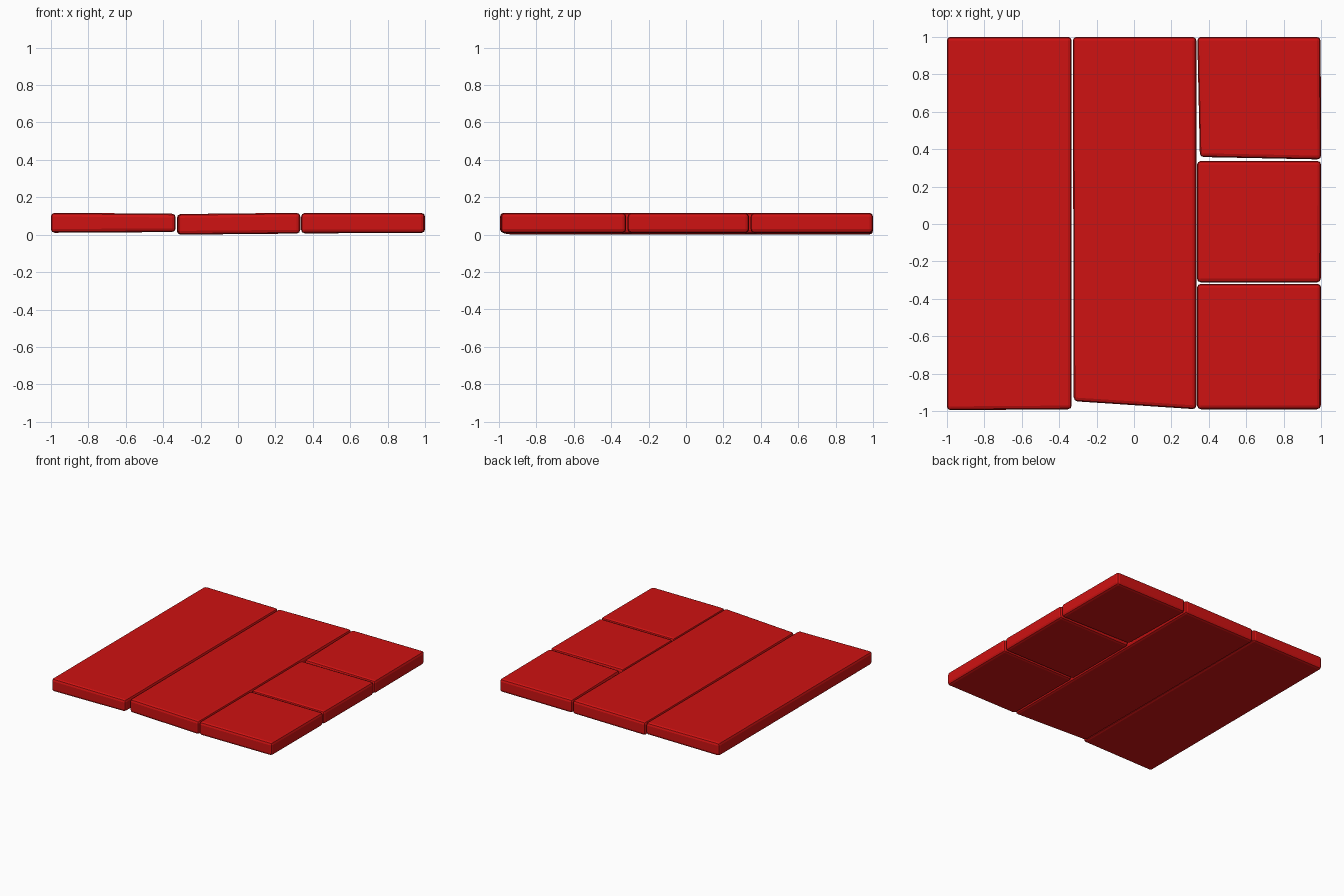
import bpy, bmesh

if "Cube" in bpy.data.objects:
    bpy.data.objects.remove(bpy.data.objects["Cube"])

red = bpy.data.materials.new("red_paint")
red.diffuse_color = (0.62, 0.006, 0.006, 1)
red.use_nodes = True
red.node_tree.nodes["Principled BSDF"].inputs["Base Color"].default_value = red.diffuse_color


def slab(name, outline, z_left, z_right):
    """Bevelled slab; outline runs back-left, front-left, front-right, back-right."""
    spans = (z_left, z_left, z_right, z_right)
    bm = bmesh.new()
    low = [bm.verts.new((x, y, z[0])) for (x, y), z in zip(outline, spans)]
    top = [bm.verts.new((x, y, z[1])) for (x, y), z in zip(outline, spans)]
    bm.faces.new(top)
    bm.faces.new(low[::-1])
    for i in range(4):
        j = (i + 1) % 4
        bm.faces.new((low[i], low[j], top[j], top[i]))
    bmesh.ops.recalc_face_normals(bm, faces=bm.faces)
    mesh = bpy.data.meshes.new(name)
    bm.to_mesh(mesh)
    bm.free()
    mesh.materials.append(red)
    obj = bpy.data.objects.new(name, mesh)
    bpy.context.collection.objects.link(obj)
    # softened edges
    bevel = obj.modifiers.new("soft_edges", "BEVEL")
    bevel.width = 0.02
    bevel.segments = 2
    bevel.limit_method = 'ANGLE'
    return obj


# two long planks
slab("left_plank", [(-1, 1), (-1, -0.995), (-0.333, -0.99), (-0.333, 1)],
     (0.010, 0.117), (0.014, 0.112))
slab("middle_plank", [(-0.327, 1), (-0.322, -0.947), (0.333, -0.99), (0.333, 1)],
     (0.0, 0.110), (0.006, 0.117))

# column of three square tiles
tiles = {
    "back_tile": [(0.338, 1), (0.352, 0.358), (1, 0.345), (0.997, 1)],
    "centre_tile": [(0.337, 0.337), (0.337, -0.312), (0.998, -0.312), (1, 0.337)],
    "front_tile": [(0.337, -0.32), (0.337, -0.99), (0.998, -0.99), (1, -0.32)],
}
for name, outline in tiles.items():
    slab(name, outline, (0.007, 0.116), (0.009, 0.116))
